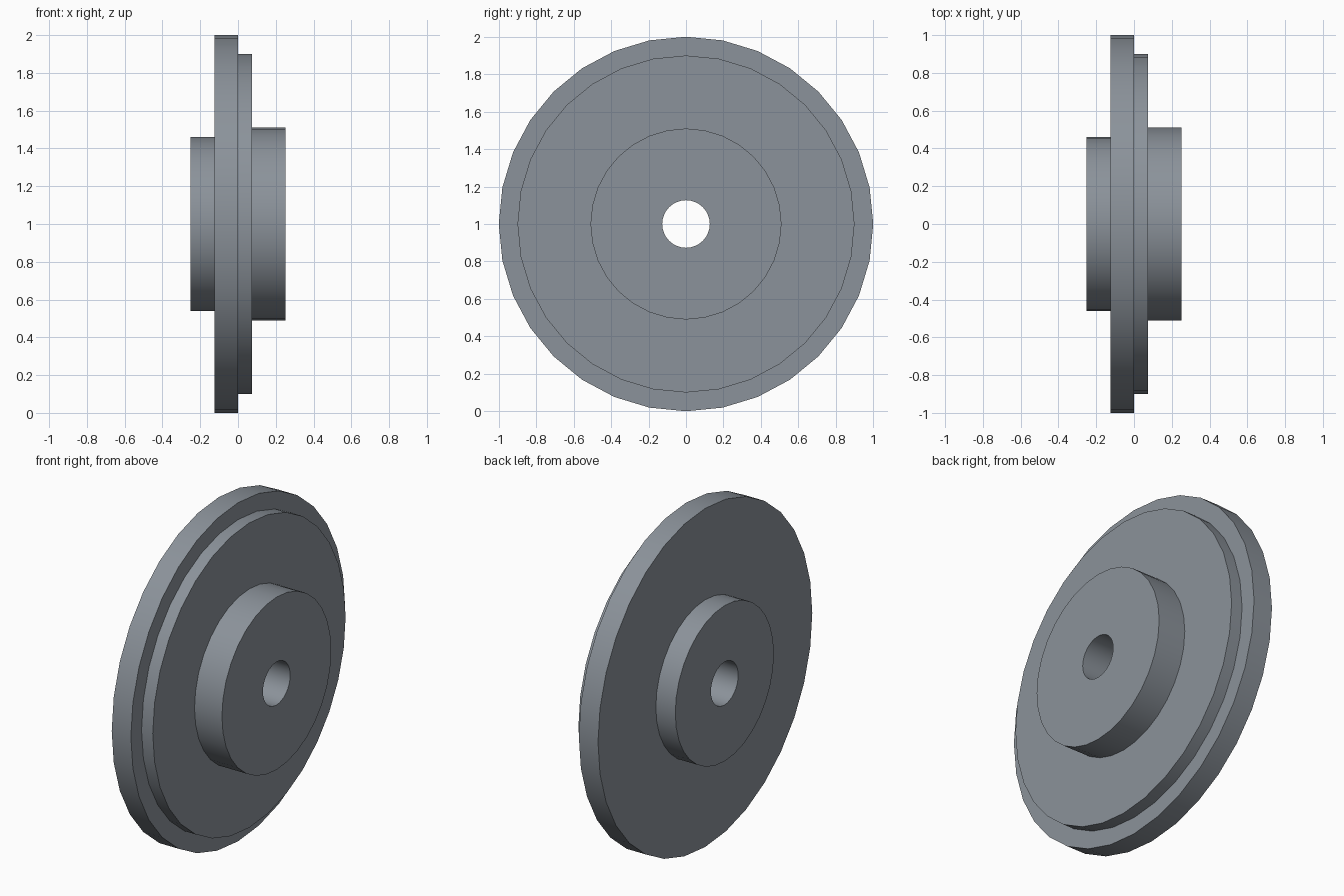
import bpy, bmesh
from math import cos, sin, pi

if "Cube" in bpy.data.objects:
    bpy.data.objects.remove(bpy.data.objects["Cube"])

SEGMENTS = 32
BORE = 0.127

# Closed cross-section as (x along the axle, radius)
PROFILE = [
    (-0.252, BORE), (-0.252, 0.46), (-0.125, 0.46),   # rear hub
    (-0.125, 1.0), (0.0, 1.0),                        # flange
    (0.0, 0.9), (0.073, 0.9),                         # raised step
    (0.073, 0.51), (0.252, 0.51), (0.252, BORE),      # front hub
]


def lathe(name, profile, height):
    """Revolve a closed profile around the x axis."""
    bm = bmesh.new()
    rings = []
    for i in range(SEGMENTS):
        a = 2 * pi * i / SEGMENTS
        rings.append([bm.verts.new((x, r * cos(a), r * sin(a))) for x, r in profile])
    n = len(profile)
    for i in range(SEGMENTS):
        a, b = rings[i], rings[(i + 1) % SEGMENTS]
        for j in range(n):
            k = (j + 1) % n
            bm.faces.new((a[j], a[k], b[k], b[j]))
    bmesh.ops.recalc_face_normals(bm, faces=bm.faces)
    mesh = bpy.data.meshes.new(name)
    bm.to_mesh(mesh)
    bm.free()
    obj = bpy.data.objects.new(name, mesh)
    obj.location.z = height
    bpy.context.collection.objects.link(obj)
    return obj


# Flanged wheel standing on its rim
wheel = lathe("flanged_wheel", PROFILE, 1.0)
bpy.context.view_layer.objects.active = wheel
wheel.select_set(True)
bpy.ops.object.shade_smooth_by_angle(angle=pi / 6)

# Dark steel
steel = bpy.data.materials.new("dark_steel")
steel.diffuse_color = (0.26, 0.29, 0.325, 1.0)
steel.use_nodes = True
steel.node_tree.nodes["Principled BSDF"].inputs["Base Color"].default_value = steel.diffuse_color
wheel.data.materials.append(steel)
